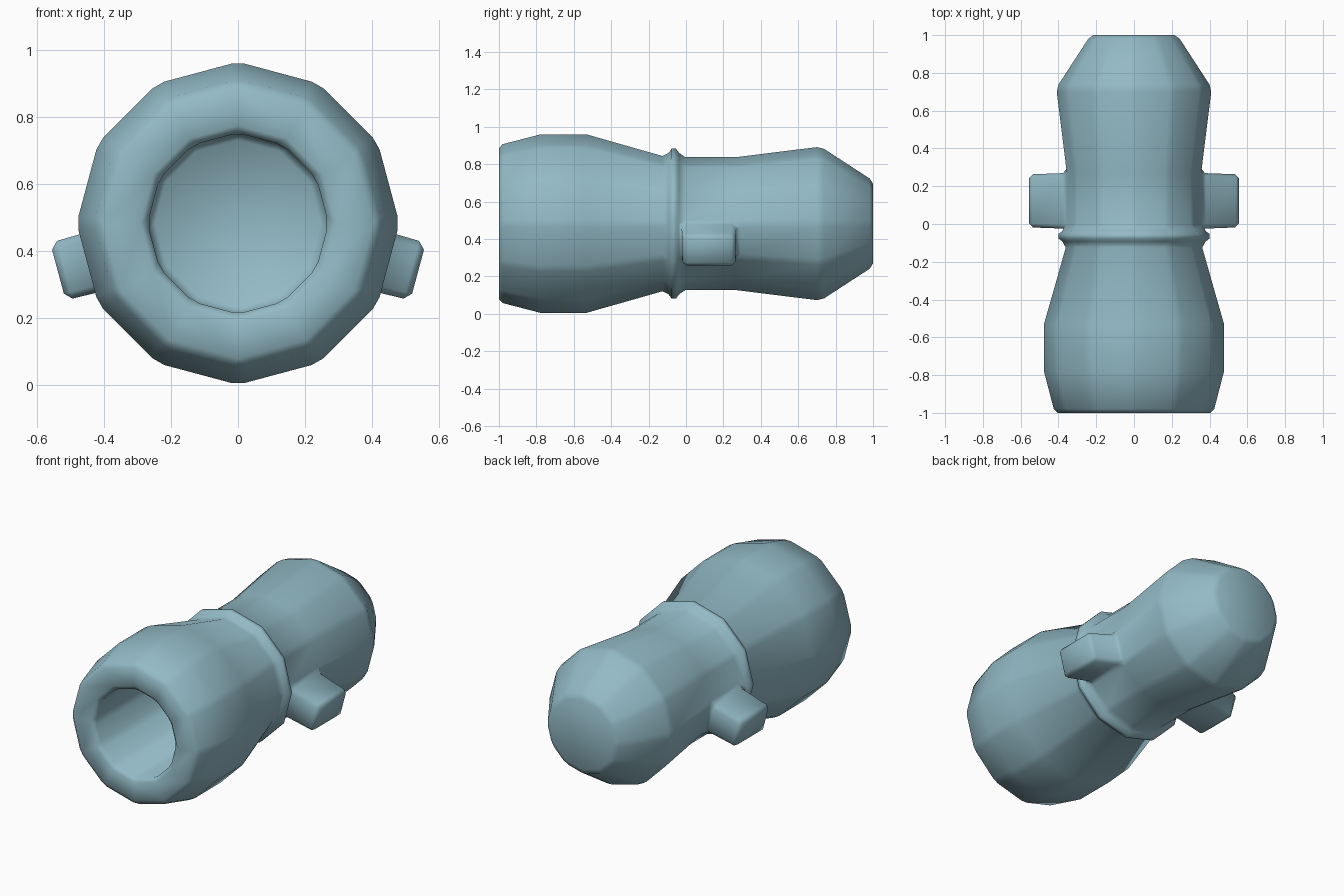
import bpy, bmesh, math

if "Cube" in bpy.data.objects:
    bpy.data.objects.remove(bpy.data.objects["Cube"])

SIDES = 12
AXIS_Z = 0.482


def lathe(bm, profile):
    """Spin (y, radius) points around the barrel axis and cap both ends."""
    rings = []
    for y, r in profile:
        angles = [2 * math.pi * i / SIDES for i in range(SIDES)]
        rings.append([bm.verts.new((r * math.cos(a), y, AXIS_Z + r * math.sin(a)))
                      for a in angles])
    for a, b in zip(rings, rings[1:]):
        for i in range(SIDES):
            j = (i + 1) % SIDES
            bm.faces.new((a[i], a[j], b[j], b[i]))
    bm.faces.new(rings[0])
    bm.faces.new(rings[-1])
    bmesh.ops.recalc_face_normals(bm, faces=bm.faces)


# Barrel: bore bottom, muzzle, raised band at the waist and tapered breech
bm = bmesh.new()
lathe(bm, [(-0.2, 0.27), (-1.0, 0.27), (-1.0, 0.425), (-0.78, 0.482),
           (-0.53, 0.482), (-0.105, 0.361), (-0.065, 0.418), (-0.025, 0.361),
           (0.27, 0.361), (0.72, 0.417), (1.0, 0.235)])

# Side lugs: pull out the waist facets just below the middle on both sides
lugs = []
for f in bm.faces:
    c = f.calc_center_median()
    angle = math.degrees(math.atan2(c.z - AXIS_Z, c.x))
    if 0.1 < c.y < 0.15 and min(abs(angle + 15), abs(angle + 165)) < 2:
        lugs.append(f)
for f in bmesh.ops.extrude_discrete_faces(bm, faces=lugs)["faces"]:
    f.normal_update()
    c, n = f.calc_center_median(), f.normal.copy()
    for v in f.verts:
        v.co = c + (v.co - c) * 0.95 + n * 0.208

mesh = bpy.data.meshes.new("barrel")
bm.to_mesh(mesh)
bm.free()
mesh.shade_smooth()
barrel = bpy.data.objects.new("barrel", mesh)
bpy.context.collection.objects.link(barrel)

# Single chamfer on the edges, shaded smooth
bevel = barrel.modifiers.new("soft_edges", "BEVEL")
bevel.width = 0.021
bevel.segments = 1
bevel.limit_method = "ANGLE"
bevel.angle_limit = math.radians(25)

# Blue-grey metal
metal = bpy.data.materials.new("blue_grey_metal")
metal.diffuse_color = (0.29, 0.49, 0.56, 1)
metal.use_nodes = True
metal.node_tree.nodes["Principled BSDF"].inputs["Base Color"].default_value = metal.diffuse_color
mesh.materials.append(metal)
